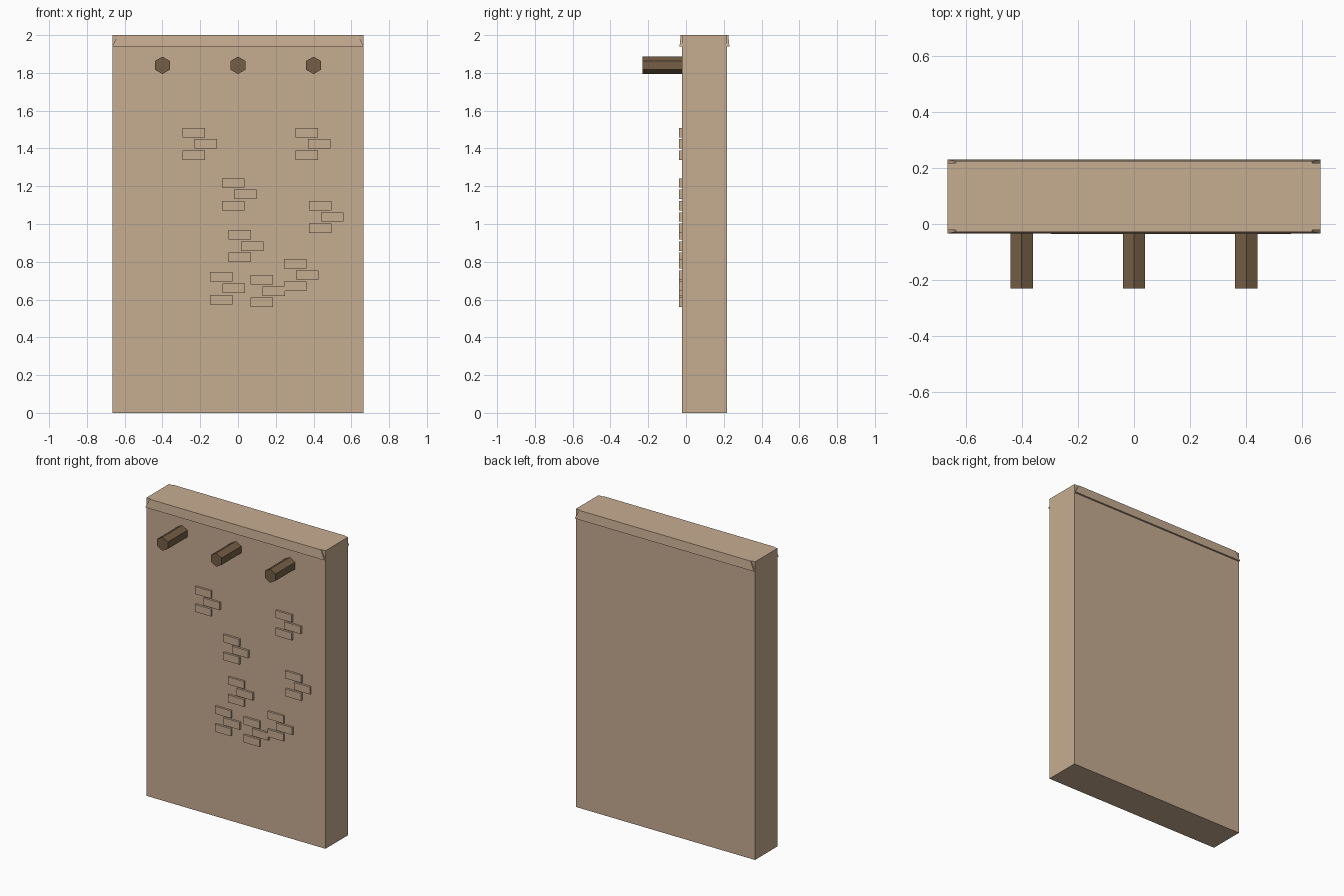
import bpy
import bmesh
import math

cube = bpy.data.objects.get("Cube")
if cube:
    bpy.data.objects.remove(cube, do_unlink=True)


def make_material(name, rgb):
    mat = bpy.data.materials.new(name)
    mat.use_nodes = True
    mat.diffuse_color = (*rgb, 1)
    mat.node_tree.nodes["Principled BSDF"].inputs["Base Color"].default_value = (*rgb, 1)
    return mat


clay = make_material("tan clay", (0.565, 0.413, 0.283))
wood = make_material("dark wood", (0.178, 0.114, 0.061))


def finish(bm, name, mat):
    bmesh.ops.recalc_face_normals(bm, faces=bm.faces)
    mesh = bpy.data.meshes.new(name)
    bm.to_mesh(mesh)
    bm.free()
    mesh.materials.append(mat)
    obj = bpy.data.objects.new(name, mesh)
    bpy.context.scene.collection.objects.link(obj)
    return obj


def box(name, low, high, mat):
    bm = bmesh.new()
    bmesh.ops.create_cube(bm, size=1)
    for v in bm.verts:
        v.co = [(a + b) / 2 + c * (b - a) for a, b, c in zip(low, high, v.co)]
    return finish(bm, name, mat)


HALF_WIDTH, FRONT, BACK, TOP = 0.665, -0.022, 0.218, 2.0

# Main wall slab
box("wall", (-HALF_WIDTH, FRONT, 0), (HALF_WIDTH, BACK, TOP), clay)

# Tapered trim along the top edge of both faces
for name, face, out in (("front_trim", FRONT, -1), ("back_trim", BACK, 1)):
    trim = box(name, (-HALF_WIDTH, face - 0.012, 1.94), (HALF_WIDTH, face + 0.012, TOP), clay)
    for v in trim.data.vertices:
        if v.co.z > 1.97:
            v.co.x *= 0.955
            if (v.co.y - face) * out > 0:
                v.co.y -= out * 0.006

# Hexagonal beams sticking out of the front
for name, x in (("right_beam", -0.4), ("middle_beam", 0), ("left_beam", 0.4)):
    bm = bmesh.new()
    bmesh.ops.create_cone(bm, cap_ends=True, segments=6, radius1=0.046,
                          radius2=0.046, depth=0.22)
    beam = finish(bm, name, wood)
    beam.rotation_euler.x = math.pi / 2
    beam.location = (x, -0.12, 1.84)

# Groups of three exposed bricks: left edge and middle height of each group
groups = [(-0.295, 1.424), (0.305, 1.424), (-0.085, 1.157), (0.375, 1.037),
          (-0.05, 0.883), (-0.147, 0.66), (0.065, 0.645), (0.243, 0.73)]
for n, (left, middle) in enumerate(groups, 1):
    for row in (-1, 0, 1):
        x = left + (0.065 if row == 0 else 0)
        z = middle + row * 0.06
        box(f"brick_{n}_{row + 2}", (x, -0.036, z - 0.025),
            (x + 0.119, FRONT + 0.005, z + 0.025), clay)
